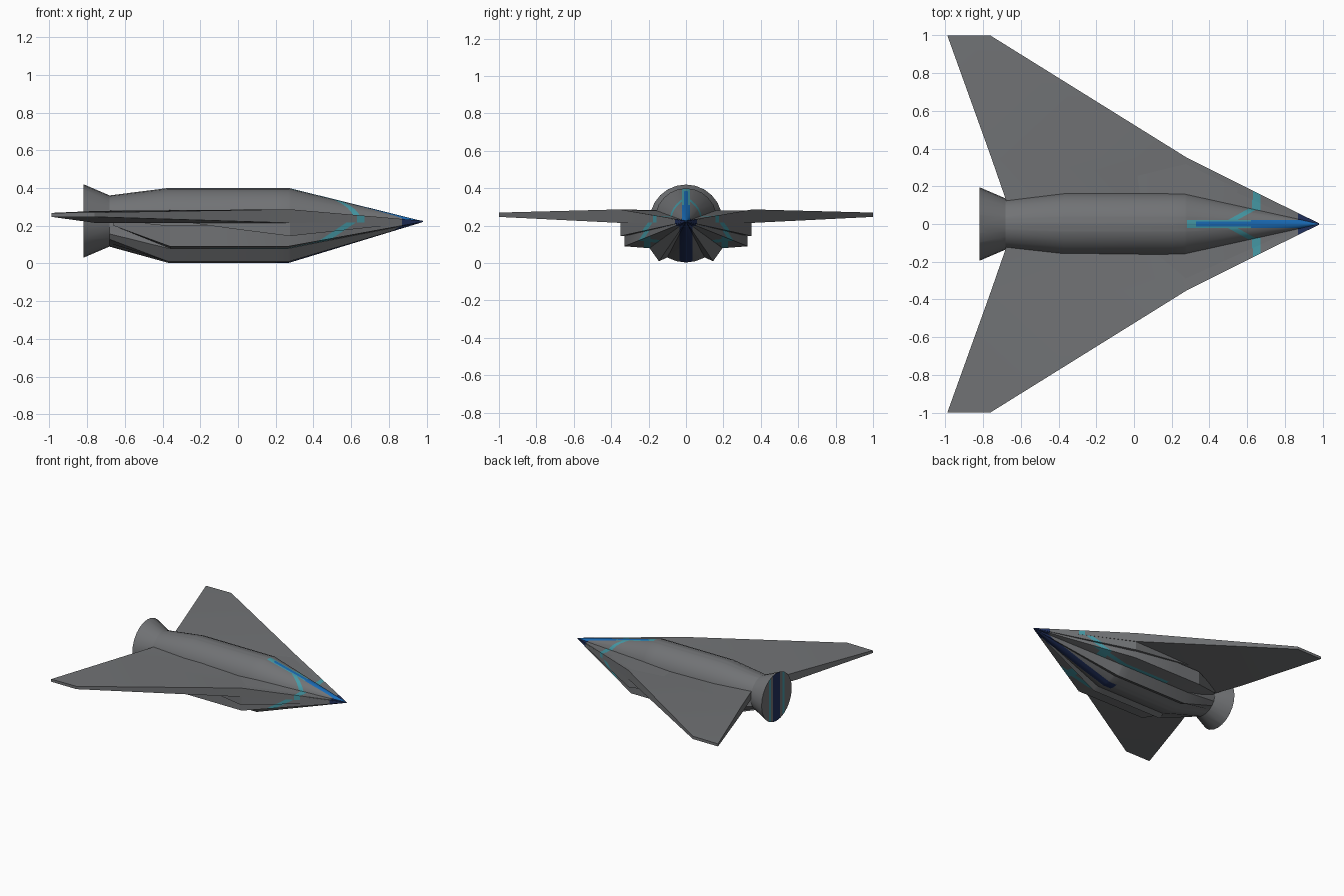
import bpy, bmesh, math
from mathutils import Vector

if "Cube" in bpy.data.objects:
    bpy.data.objects.remove(bpy.data.objects["Cube"])


def material(name, rgb):
    m = bpy.data.materials.new(name)
    m.diffuse_color = (*rgb, 1)
    m.use_nodes = True
    m.node_tree.nodes["Principled BSDF"].inputs["Base Color"].default_value = m.diffuse_color
    return m


GREY, BLUE, CYAN, NAVY = range(4)
MATS = [material("hull grey", (0.165, 0.17, 0.178)),
        material("bright blue", (0.01, 0.15, 0.48)),
        material("pale cyan", (0.06, 0.32, 0.38)),
        material("navy", (0.015, 0.03, 0.11))]
NOSE = Vector((0.982, 0, 0.222))


def loft(name, rings, caps=(True, True), cuts=(), paint=None):
    """Loft half sections (y >= 0), cut paint lines, mirror, then paint by rule."""
    bm = bmesh.new()
    rows = [[bm.verts.new(p) for p in ring] for ring in rings]
    for a, b in zip(rows, rows[1:]):
        for i in range(len(a) - 1):
            bm.faces.new((a[i], a[i + 1], b[i + 1], b[i]))
    for use, row in zip(caps, (rows[0], rows[-1])):
        if use:
            bm.faces.new(row)
    bmesh.ops.remove_doubles(bm, verts=bm.verts, dist=1e-5)
    for co, no in cuts:
        bmesh.ops.bisect_plane(bm, geom=bm.verts[:] + bm.edges[:] + bm.faces[:],
                               plane_co=co, plane_no=no, dist=1e-6)
    bmesh.ops.mirror(bm, geom=bm.verts[:] + bm.edges[:] + bm.faces[:],
                     axis='Y', merge_dist=1e-5)
    bmesh.ops.remove_doubles(bm, verts=bm.verts, dist=1e-5)
    bmesh.ops.recalc_face_normals(bm, faces=bm.faces)
    for f in bm.faces:
        f.smooth = True
        if paint:
            c = f.calc_center_median()
            f.material_index = paint(c.x, abs(c.y), c.z, f.normal)
    me = bpy.data.meshes.new(name)
    bm.to_mesh(me)
    bm.free()
    for m in MATS:
        me.materials.append(m)
    me.set_sharp_from_angle(angle=math.radians(25))
    ob = bpy.data.objects.new(name, me)
    bpy.context.collection.objects.link(ob)
    return ob


def section(x, profile):
    return [Vector((x, y, z)) for y, z in profile]


def nose_ring(profile):
    return [NOSE + Vector((0, y, z - NOSE.z)) * 0.01 for y, z in profile]


def half_circle(r, ry=None):
    return [((ry or r) * math.sin(math.pi * i / 12), 0.225 + r * math.cos(math.pi * i / 12))
            for i in range(13)]


def xcut(x):
    return ((x, 0, 0), (1, 0, 0))


def ycut(y):
    return ((0, y, 0), (0, 1, 0))


# Fuselage: round back, ridged belly
body = half_circle(0.175, 0.168)[:7] + [(0.17, 0.16), (0.195, 0.08), (0.145, 0.01),
                                        (0.1, 0.03), (0.05, 0.01), (0, 0.003)]


def paint_body(x, y, z, n):
    if n.z > 0:
        if y < 0.012 and x > 0.33:
            return BLUE
        if y < 0.022 and x > 0.28:
            return BLUE if x > 0.62 else CYAN
        if 0.46 < x - 1.8 * y < 0.51:
            return CYAN
    elif y < 0.035 and x > 0.2:
        return NAVY
    return NAVY if x > 0.87 else GREY


loft("fuselage",
     [nose_ring(body), section(0.27, body), section(-0.37, body),
      section(-0.685, half_circle(0.135))],
     cuts=[xcut(0.2), xcut(0.28), xcut(0.33), xcut(0.62), xcut(0.87),
           ycut(0.012), ycut(0.022), ycut(0.035),
           ((0.46, 0, 0), (1, -1.8, 0)), ((0.51, 0, 0), (1, -1.8, 0))],
     paint=paint_body)


# Exhaust nozzle with striped rear disc
def paint_nozzle(x, y, z, n):
    if n.x < -0.9:
        return NAVY if y < 0.045 else CYAN if 0.075 < y < 0.1 else GREY
    return GREY


loft("nozzle", [section(-0.68, half_circle(0.135)), section(-0.82, half_circle(0.195))],
     cuts=[ycut(0.045), ycut(0.075), ycut(0.1)], paint=paint_nozzle)


# Delta wing, lofted outward from the centre line
def wing_ring(y, lead, trail, top, bottom, trail_top):
    return [Vector(p) for p in ((lead, y, top), (trail, y, trail_top),
                                (trail, y, bottom), (lead, y, bottom), (lead, y, top))]


def paint_wing(x, y, z, n):
    return CYAN if 0.63 < x < 0.67 else NAVY if x > 0.87 else GREY


loft("delta_wing",
     [wing_ring(0, 0.982, -0.635, 0.226, 0.22, 0.28),
      wing_ring(0.355, 0.275, -0.758, 0.287, 0.215, 0.278),
      wing_ring(1.0, -0.762, -0.99, 0.27, 0.247, 0.268)],
     caps=(False, True), cuts=[xcut(0.63), xcut(0.67), xcut(0.87)], paint=paint_wing)

# Slanted cyan band that runs from the wing edge down to the pods
band_cuts = [((0.55, 0, 0.2), (1, 0, -1.5)), ((0.60, 0, 0.2), (1, 0, -1.5)), xcut(0.87)]


def paint_band(x, y, z, n):
    return CYAN if 0.55 < x - 1.5 * (z - 0.2) < 0.60 else NAVY if x > 0.87 else GREY


# Deep strake under the wing root
def strake(x, w, bottom, top=0.28):
    return section(x, [(0, top), (w, top), (w, bottom), (0, bottom)])


loft("wing_root_strake",
     [nose_ring([(0, 0.28), (0.35, 0.28), (0.35, 0.145), (0, 0.145)]),
      strake(0.275, 0.35, 0.145), strake(0.0, 0.345, 0.18, 0.265),
      strake(-0.4, 0.33, 0.235, 0.26)],
     cuts=band_cuts, paint=paint_band)

# Side pods below the strake, with a cyan line along the underside
pod = [(0, 0.2), (0.33, 0.2), (0.33, 0.09), (0.2, 0.08), (0, 0.08)]


def paint_pod(x, y, z, n):
    if n.z < -0.5 and 0.19 < y < 0.225 and -0.15 < x < 0.6:
        return CYAN
    return paint_band(x, y, z, n)


loft("side_pods",
     [nose_ring(pod), section(0.265, pod), section(-0.36, pod),
      section(-0.66, [(0, 0.23), (0.16, 0.23), (0.16, 0.2), (0.1, 0.2), (0, 0.2)])],
     cuts=band_cuts + [xcut(-0.15), ycut(0.19), ycut(0.225)], paint=paint_pod)
